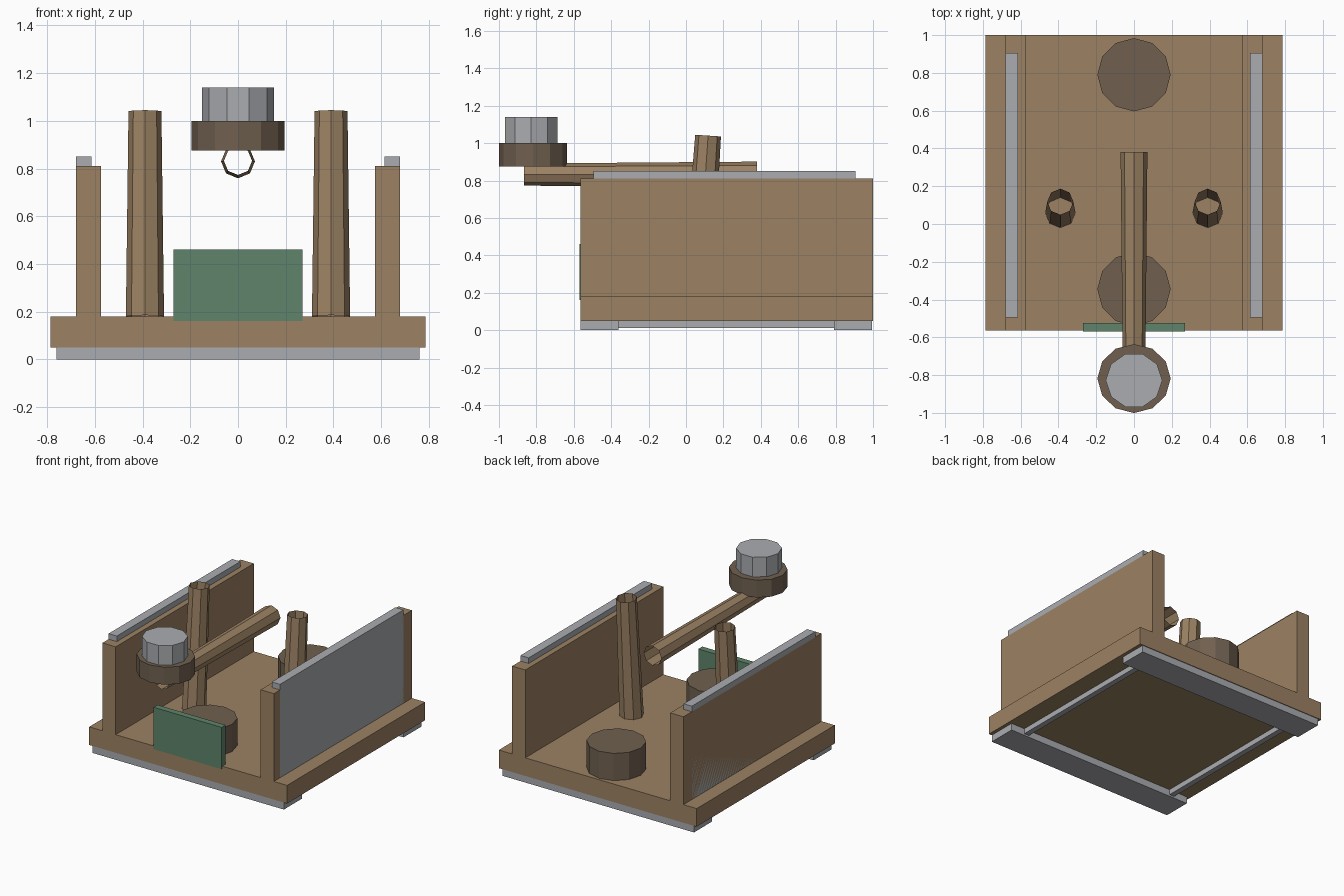
import bpy
import bmesh
from math import cos, sin, pi
from mathutils import Vector

if "Cube" in bpy.data.objects:
    bpy.data.objects.remove(bpy.data.objects["Cube"], do_unlink=True)


def material(name, rgb):
    mat = bpy.data.materials.new(name)
    mat.use_nodes = True
    color = (*rgb, 1)
    mat.diffuse_color = color
    mat.node_tree.nodes["Principled BSDF"].inputs["Base Color"].default_value = color
    return mat


tan = material("tan wood", (0.332, 0.223, 0.126))
dark = material("dark wood", (0.162, 0.117, 0.08))
grey = material("light grey metal", (0.402, 0.413, 0.434))
green = material("muted green", (0.114, 0.231, 0.147))


def finish(name, bm, mat):
    bmesh.ops.recalc_face_normals(bm, faces=bm.faces)
    mesh = bpy.data.meshes.new(name)
    bm.to_mesh(mesh)
    bm.free()
    mesh.materials.append(mat)
    obj = bpy.data.objects.new(name, mesh)
    bpy.context.collection.objects.link(obj)
    return obj


def box(name, mat, x, y, z):
    """Box from (min, max) ranges."""
    bm = bmesh.new()
    bmesh.ops.create_cube(bm, size=1)
    for v in bm.verts:
        v.co = [(r[0] + r[1]) / 2 + c * (r[1] - r[0]) for r, c in zip((x, y, z), v.co)]
    return finish(name, bm, mat)


def mirrored(x, side):
    return sorted(side * c for c in x)


def prism(name, mat, start, end, r0, r1, sides, caps=True, squash=1.0):
    """Tapered prism between two points; its rings stay square to the axis."""
    bm = bmesh.new()
    start, end = Vector(start), Vector(end)
    across = Vector((1, 0, 0))
    up = (end - start).normalized().cross(across) * squash
    rings = []
    for centre, r in ((start, r0), (end, r1)):
        rings.append([bm.verts.new(centre + r * (across * cos(2 * pi * i / sides)
                                                 + up * sin(2 * pi * i / sides)))
                      for i in range(sides)])
    low, high = rings
    for i in range(sides):
        j = (i + 1) % sides
        bm.faces.new((low[i], low[j], high[j], high[i]))
    if caps:
        bm.faces.new(low[::-1])
        bm.faces.new(high)
    return finish(name, bm, mat)


# Base board with the front panel
length = (-0.565, 1.0)
box("base_board", tan, (-0.785, 0.785), length, (0.05, 0.18))
box("front_panel", green, (-0.27, 0.27), (-0.57, -0.525), (0.16, 0.46))

# Feet under the front and back edges
for name, y in (("front_foot", (-0.565, -0.36)), ("back_foot", (0.79, 0.995))):
    box(name, grey, (-0.76, 0.76), y, (0, 0.05))

# Side walls, metal plates, under rails and hollow posts on both sides
for label, side in (("left", 1), ("right", -1)):
    box(label + "_wall", tan, mirrored((0.575, 0.68), side), length, (0.18, 0.81))
    box(label + "_wall_plate", grey, mirrored((0.615, 0.68), side), (-0.495, 0.905), (0.18, 0.85))
    box(label + "_under_rail", grey, mirrored((0.61, 0.65), side), (-0.36, 0.79), (0.012, 0.05))
    prism(label + "_post", tan, (0.39 * side, 0.06, 0.18), (0.39 * side, 0.118, 1.04),
          0.08, 0.069, 8, caps=False)

# Round blocks standing on the base
for name, y in (("front_block", -0.345), ("back_block", 0.79)):
    prism(name, dark, (0, y, 0.18), (0, y, 0.375), 0.194, 0.194, 12)

# Hollow arm reaching forward, with the collar and knob on its end
prism("arm_tube", tan, (0, -0.865, 0.832), (0, 0.38, 0.83), 0.059, 0.071, 8, caps=False)
prism("arm_collar", dark, (0, -0.818, 0.875), (0, -0.818, 1.0), 0.194, 0.194, 12, squash=0.94)
prism("arm_knob", grey, (0, -0.828, 1.0), (0, -0.828, 1.14), 0.15, 0.15, 10, squash=0.98)
